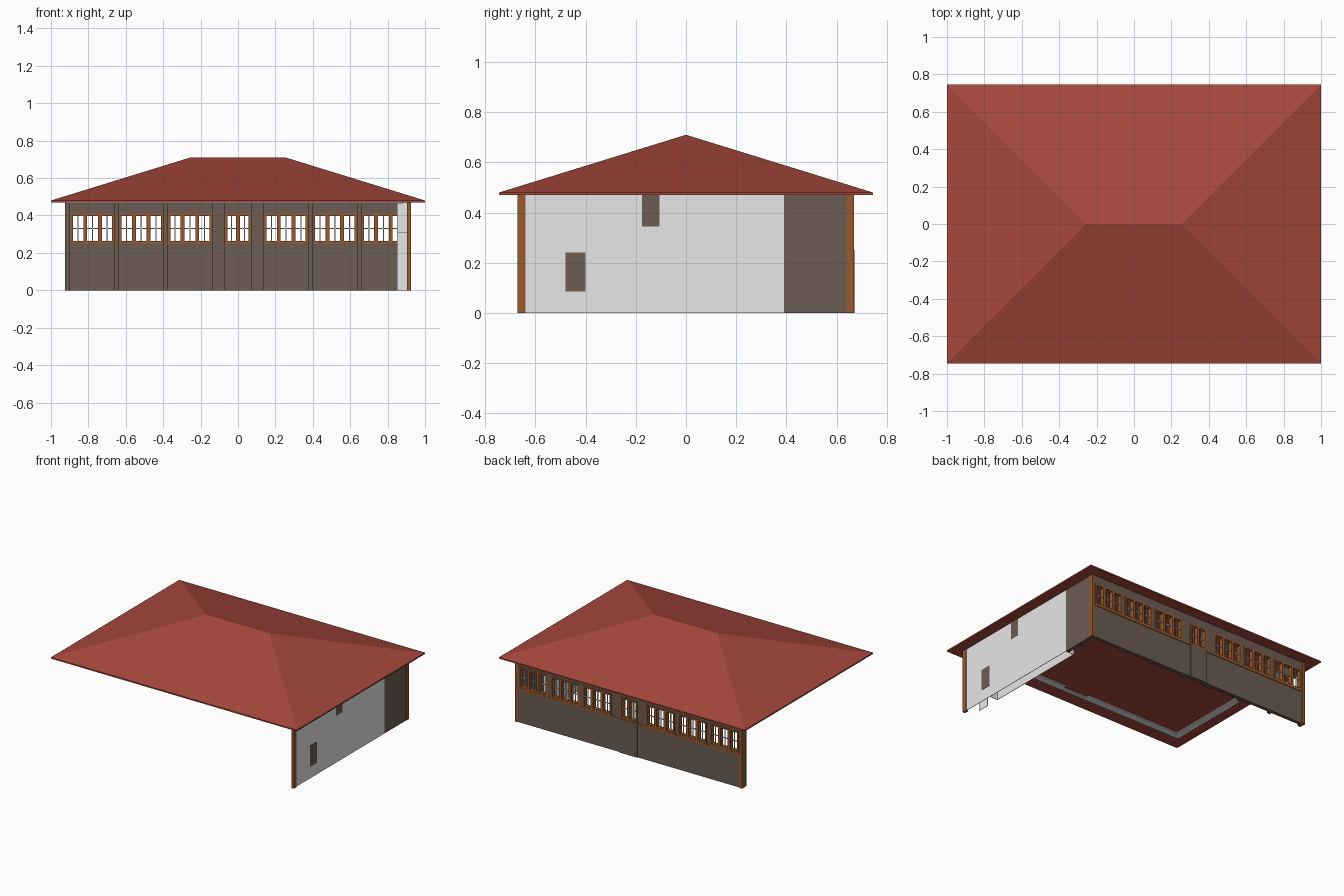
import bpy, bmesh

if "Cube" in bpy.data.objects:
    bpy.data.objects.remove(bpy.data.objects["Cube"])

def mat(name, col):
    m = bpy.data.materials.new(name)
    m.diffuse_color = (*col, 1)
    m.use_nodes = True
    m.node_tree.nodes["Principled BSDF"].inputs["Base Color"].default_value = m.diffuse_color
    return m

ROOF = mat("roof_red", (0.385, 0.064, 0.045))
BROWN = mat("wall_brown", (0.15, 0.107, 0.086))
WOOD = mat("timber_orange", (0.32, 0.1, 0.026))
WHITE = mat("plaster_white", (0.8, 0.8, 0.8))

def boxes(name, m, items):
    """One object made of boxes (x0, x1, y0, y1, z0, z1)."""
    bm = bmesh.new()
    for x0, x1, y0, y1, z0, z1 in items:
        vs = bmesh.ops.create_cube(bm, size=1)["verts"]
        for v in vs:
            v.co.x = x1 if v.co.x > 0 else x0
            v.co.y = y1 if v.co.y > 0 else y0
            v.co.z = z1 if v.co.z > 0 else z0
    return finish(name, m, bm)

def finish(name, m, bm):
    me = bpy.data.meshes.new(name)
    bm.to_mesh(me)
    bm.free()
    me.materials.append(m)
    ob = bpy.data.objects.new(name, me)
    bpy.context.collection.objects.link(ob)
    return ob

EAVE = 0.47

# Hipped roof with a thin eave edge and flat underside
bm = bmesh.new()
ring = [(-1, -.745), (1, -.745), (1, .745), (-1, .745)]
lo = [bm.verts.new((x, y, EAVE)) for x, y in ring]
hi = [bm.verts.new((x, y, 0.48)) for x, y in ring]
rl, rr = bm.verts.new((-.255, 0, .71)), bm.verts.new((.255, 0, .71))
bm.faces.new(lo[::-1])
for i in range(4):
    j = (i + 1) % 4
    bm.faces.new((lo[i], lo[j], hi[j], hi[i]))
bm.faces.new((hi[0], hi[1], rr, rl))
bm.faces.new((hi[1], hi[2], rr))
bm.faces.new((hi[2], hi[3], rl, rr))
bm.faces.new((hi[3], hi[0], rl))
finish("hipped_roof", ROOF, bm)

# Window openings along the back wall: (x0, x1, number of sashes)
half = [(.14, .375, 3), (.40, .635, 3), (.66, .895, 3)]
wins = [(-b, -a, n) for a, b, n in reversed(half)] + [(-.07, .07, 2)] + half
Z0, Z1 = 0.25, 0.41
Y0, Y1 = 0.64, 0.665

# Back wall: apron, head band and piers between the openings
edges = [-.925] + [v for w in wins for v in w[:2]] + [.905]
wall = [(-.925, .905, Y0, Y1, 0, Z0), (-.925, .905, Y0, Y1, Z1, EAVE)]
wall += [(edges[i], edges[i + 1], Y0, Y1, Z0, Z1) for i in range(0, len(edges), 2)]
boxes("back_wall", BROWN, wall)

# Pilasters on the inside between the windows
spans = [(.07, .14), (.375, .40), (.635, .66)]
pil = [(min(s * a, s * b), max(s * a, s * b), Y0 - .02, Y0, 0, EAVE)
       for a, b in spans for s in (-1, 1)]
pil.append((-.925, -.9, Y0 - .02, Y0, 0, EAVE))
boxes("wall_pilasters", BROWN, pil)

# Door panel at the middle of the back
boxes("door_panel", BROWN, [(-.07, .07, Y1, .672, 0, Z0)])

# Timber window frames, with thin glazing bars in each sash
frames, bars = [], []
ZM = (Z0 + Z1) / 2
for a, b, n in wins:
    frames += [(a, b, Y0 - .004, Y1 + .004, Z0, Z0 + .013),
               (a, b, Y0 - .004, Y1 + .004, Z1 - .012, Z1)]
    w = (b - a) / n
    for i in range(n + 1):
        c = a + i * w
        x0, x1 = max(a, c - .01), min(b, c + .01)
        if i in (0, n):
            x0, x1 = max(a, c - .013), min(b, c + .013)
        frames.append((x0, x1, Y0 - .004, Y1 + .004, Z0, Z1))
        if i < n:
            bars.append((c + w / 2 - .003, c + w / 2 + .003, .655, .66, Z0, Z1))
    bars.append((a, b, .655, .66, ZM - .003, ZM + .003))
boxes("window_frames", WOOD, frames)
boxes("glazing_bars", WHITE, bars)

# Sill rail on the outside of the back wall
boxes("sill_rail", WOOD, [(-.905, -.07, Y1, .67, .24, .25),
                          (.07, .905, Y1, .67, .24, .25)])

# Corner posts
boxes("corner_posts", WOOD, [(.904, .925, -.672, -.64, 0, EAVE),
                             (.904, .923, .64, .67, 0, EAVE),
                             (-.926, -.904, .65, .67, 0, EAVE)])

# Right wall: two thin white leaves with an open gap, brown by the back
T = .003
boxes("right_wall_outer_leaf", WHITE, [(.917, .92, -.64, .39, 0, EAVE)])
boxes("right_wall_inner_leaf", WHITE, [
    (.85, .85 + T, -.40, .39, 0, EAVE),           # long stretch
    (.85, .85 + T, -.59, -.50, 0, .31),           # jamb by the front
    (.85, .85 + T, -.59, -.40, .31, EAVE),        # above the doorway
    (.85, .917, -.59, -.59 + T, .31, EAVE),       # returns
    (.85, .917, -.40, -.40 + T, 0, EAVE),
    (.85, .917, .39 - T, .39, 0, EAVE)])
boxes("right_wall_brown", BROWN, [(.895, .92, .39, .64, 0, EAVE)])

# Brown patches on the right wall
boxes("wall_patches", BROWN, [(.914, .922, -.48, -.40, .085, .24),
                              (.914, .922, -.175, -.105, .345, EAVE)])

# White strips under the eaves along the open front and left sides
S0, S1 = .463, .471
boxes("ceiling_strips", WHITE, [(-.92, -.1, -.64, -.585, S0, S1),
                                (-.1, .1, -.64, -.61, S0, S1),
                                (.1, .88, -.64, -.585, S0, S1),
                                (-.92, -.865, -.585, .62, S0, S1)])
